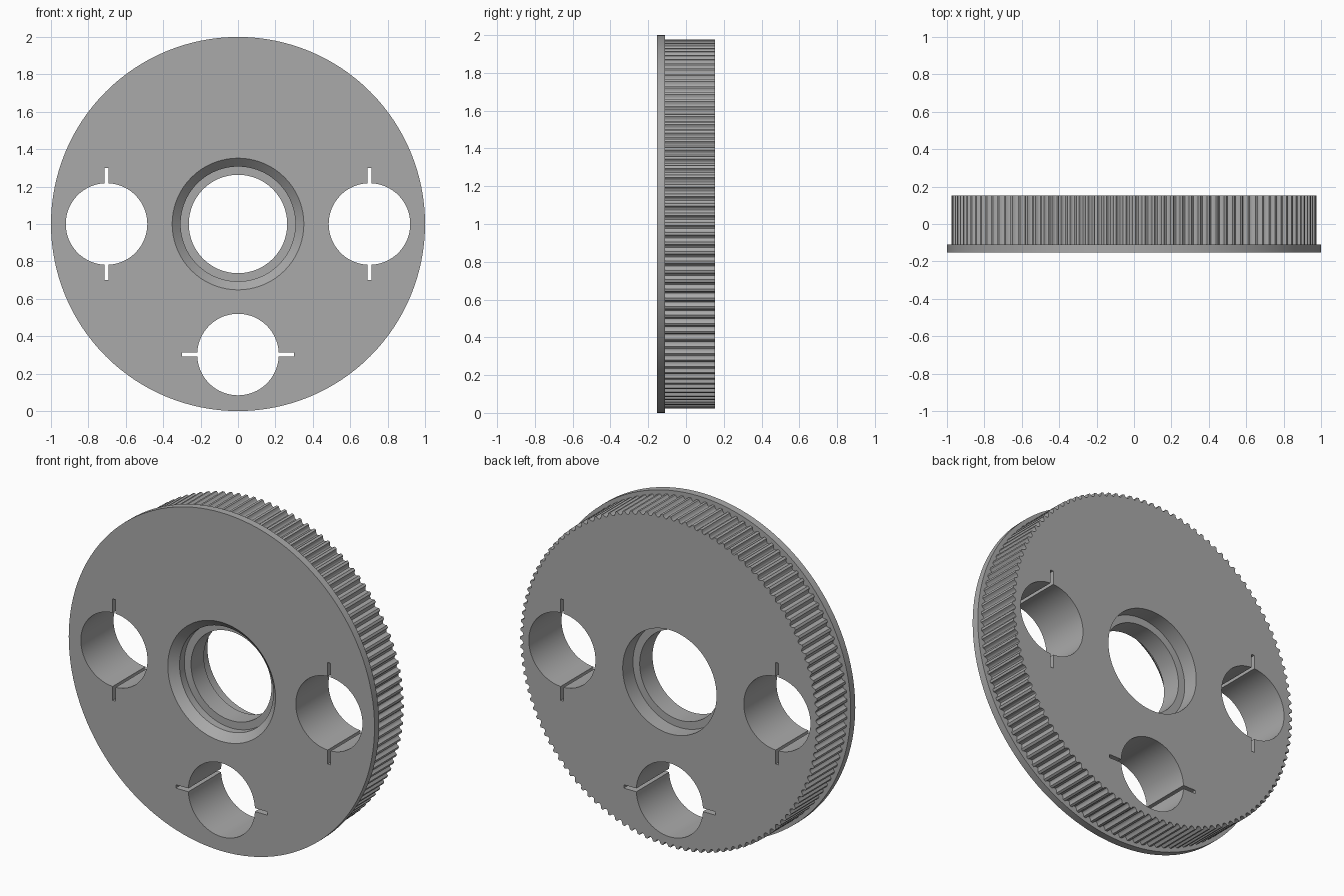
import bpy, bmesh
from math import sin, cos, pi, asin, radians

cube = bpy.data.objects.get("Cube")
if cube:
    bpy.data.objects.remove(cube, do_unlink=True)

grey = bpy.data.materials.new("mid_grey")
grey.use_nodes = True
COLOUR = (0.4, 0.4, 0.4, 1)
grey.diffuse_color = COLOUR
grey.node_tree.nodes["Principled BSDF"].inputs["Base Color"].default_value = COLOUR

FRONT, BACK, FLANGE_BACK = -0.153, 0.153, -0.11
TEETH = 120


def circle(r, n=128):
    return [(r * cos(2 * pi * i / n), r * sin(2 * pi * i / n)) for i in range(n)]


def loft(name, sections, cx=0, cz=1):
    """Closed solid through (y, outline) sections stacked along y."""
    bm = bmesh.new()
    rings = [[bm.verts.new((cx + x, y, cz + z)) for x, z in pts] for y, pts in sections]
    for a, b in zip(rings, rings[1:]):
        for i in range(len(a)):
            j = (i + 1) % len(a)
            bm.faces.new((a[i], a[j], b[j], b[i]))
    bm.faces.new(rings[0])
    bm.faces.new(rings[-1])
    bmesh.ops.recalc_face_normals(bm, faces=bm.faces)
    mesh = bpy.data.meshes.new(name)
    bm.to_mesh(mesh)
    bm.free()
    mesh.materials.append(grey)
    ob = bpy.data.objects.new(name, mesh)
    bpy.context.collection.objects.link(ob)
    return ob


def combine(target, tool, operation):
    mod = target.modifiers.new(operation.lower(), "BOOLEAN")
    mod.operation, mod.solver, mod.object = operation, "EXACT", tool
    bpy.context.view_layer.objects.active = target
    bpy.ops.object.modifier_apply(modifier=mod.name)
    bpy.data.objects.remove(tool, do_unlink=True)


def toothed_outline(outer=0.977, depth=0.02):
    """Narrow flat-topped teeth with rounded grooves between them."""
    pts, pitch = [], 2 * pi / TEETH
    for t in range(TEETH):
        for k in range(7):
            u = k / 6
            r = outer - depth * sin(pi * u) ** 0.7 if 0 < k < 6 else outer
            a = pitch * (t + 0.14 + 0.72 * u)
            pts.append((r * cos(a), r * sin(a)))
    return pts


def slotted_hole(r=0.218, reach=0.3, half=0.01, n=32):
    """Round hole with a narrow slot above and below."""
    gap = asin(half / r)
    pts = []
    for side in (1, -1):
        start = -pi / 2 + gap if side == 1 else pi / 2 + gap
        pts += [(r * cos(start + (pi - 2 * gap) * i / n),
                 r * sin(start + (pi - 2 * gap) * i / n)) for i in range(n + 1)]
        pts += [(side * half, side * reach), (-side * half, side * reach)]
    return pts


# Toothed rim and front flange
wheel = loft("pulley_wheel", [(FRONT, circle(1)), (FLANGE_BACK, circle(1))])
rim = toothed_outline()
combine(wheel, loft("toothed_rim", [(FLANGE_BACK - 0.02, rim), (BACK, rim)]), "UNION")

# Central bore: chamfer, front seat, inner lip, rear seat
profile = [(FRONT - 0.05, 0.352), (FRONT, 0.352), (FRONT + 0.045, 0.307),
           (FRONT + 0.09, 0.307), (FRONT + 0.09, 0.263), (FRONT + 0.21, 0.263),
           (FRONT + 0.21, 0.307), (BACK + 0.05, 0.307)]
combine(wheel, loft("bore_cutter", [(y, circle(r, 96)) for y, r in profile]), "DIFFERENCE")

# Three slotted holes, slots running along the rim direction
upright = slotted_hole()
sideways = [(-z, x) for x, z in upright]
for cx, cz, pts in ((-0.703, 1, upright), (0.703, 1, upright), (0, 0.302, sideways)):
    cutter = loft("hole_cutter", [(FRONT - 0.05, pts), (BACK + 0.05, pts)], cx, cz)
    combine(wheel, cutter, "DIFFERENCE")

bpy.ops.object.select_all(action="DESELECT")
wheel.select_set(True)
bpy.context.view_layer.objects.active = wheel
bpy.ops.object.shade_smooth_by_angle(angle=radians(30))
